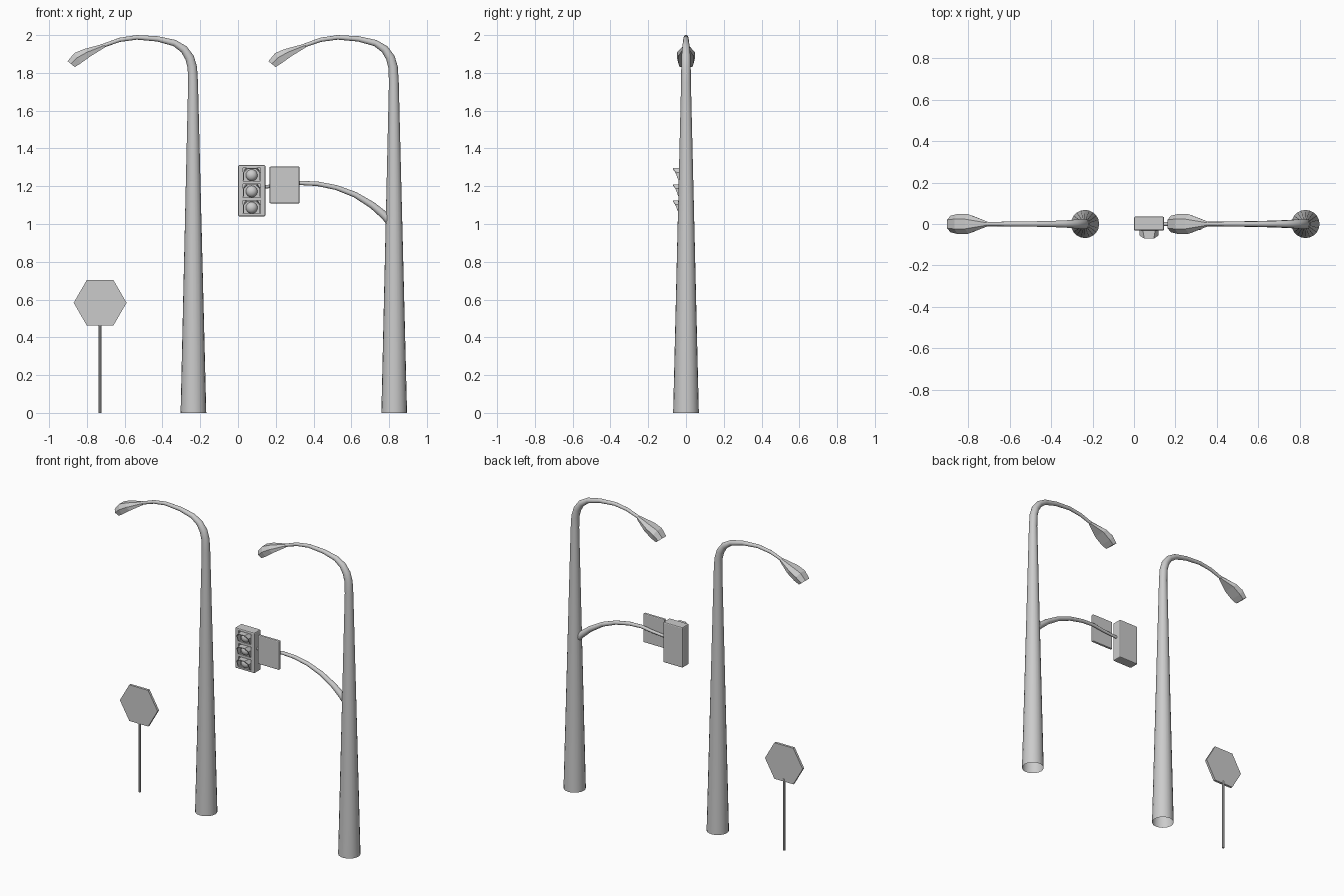
import bpy, bmesh
from math import cos, sin, pi, radians
from mathutils import Vector

if "Cube" in bpy.data.objects:
    bpy.data.objects.remove(bpy.data.objects["Cube"])


def make(name, verts, faces, smooth=False):
    bm = bmesh.new()
    vs = [bm.verts.new(v) for v in verts]
    for f in faces:
        bm.faces.new([vs[i] for i in f])
    bmesh.ops.recalc_face_normals(bm, faces=bm.faces)
    me = bpy.data.meshes.new(name)
    bm.to_mesh(me)
    bm.free()
    if smooth:
        me.shade_smooth()
        me.set_sharp_from_angle(angle=radians(35))
    ob = bpy.data.objects.new(name, me)
    bpy.context.collection.objects.link(ob)
    return ob


def loft(name, rings, cap_start=True, cap_end=True, smooth=False):
    n = len(rings[0])
    verts = [v for r in rings for v in r]
    faces = [(k * n + i, k * n + (i + 1) % n, (k + 1) * n + (i + 1) % n, (k + 1) * n + i)
             for k in range(len(rings) - 1) for i in range(n)]
    if cap_start:
        faces.append(tuple(range(n)))
    if cap_end:
        faces.append(tuple(range(len(verts) - n, len(verts))))
    return make(name, verts, faces, smooth)


def tube(name, path, sides, cap_start=True):
    """Tapered tube along (x, z, radius) points in the y = 0 plane."""
    rings = []
    for i, (x, z, r) in enumerate(path):
        a, b = path[max(i - 1, 0)], path[min(i + 1, len(path) - 1)]
        t = Vector((b[0] - a[0], 0, b[1] - a[1])).normalized()
        if i == 0 and not cap_start:
            t = Vector((0, 0, 1))
        nrm = Vector((-t.z, 0, t.x))
        rings.append([Vector((x, 0, z)) + nrm * r * cos(2 * pi * k / sides)
                      + Vector((0, r * sin(2 * pi * k / sides), 0)) for k in range(sides)])
    return loft(name, rings, cap_start, True, True)


def box(name, x0, x1, y0, y1, z0, z1, bevel=0.0):
    rings = [[(x0, y, z0), (x1, y, z0), (x1, y, z1), (x0, y, z1)] for y in (y0, y1)]
    ob = loft(name, rings)
    if bevel:
        m = ob.modifiers.new("bevel", 'BEVEL')
        m.width, m.segments = bevel, 2
    return ob


# Two lamp posts, each with a curved arm and a faceted lamp head
POST = [(0, 0, .068), (-.002, 1.75, .026), (-.006, 1.83, .025), (-.02, 1.88, .024),
        (-.05, 1.925, .021), (-.10, 1.958, .017), (-.19, 1.98, .014), (-.30, 1.988, .012),
        (-.39, 1.975, .011), (-.475, 1.945, .010), (-.51, 1.932, .009)]
# Head sections: top x, z, bottom x, z, half width
HEAD = [(-.666, 1.862, -.628, 1.831, .040), (-.63, 1.905, -.596, 1.851, .048),
        (-.58, 1.926, -.543, 1.889, .047), (-.472, 1.955, -.468, 1.935, .011)]
for side, px in (("left", -.236), ("right", .827)):
    post = tube(side + "_lamp_post", POST, 20, cap_start=False)
    post.location.x = px
    rings = []
    for tx, tz, bx, bz, w in HEAD:
        mx, mz = tx * .55 + bx * .45, tz * .55 + bz * .45
        rings.append([(bx, -w * .85, bz), (bx, w * .85, bz), (mx, w, mz),
                      (tx, w * .5, tz), (tx, -w * .5, tz), (mx, -w, mz)])
    head = loft(side + "_lamp_head", rings)
    head.location.x = px

# Curved bracket carrying the signal
tube("signal_arm", [(.815, 1.005, .024), (.77, 1.05, .021), (.71, 1.1, .018), (.62, 1.155, .015),
                    (.52, 1.193, .013), (.42, 1.213, .012), (.33, 1.217, .011),
                    (.25, 1.206, .010), (.12, 1.195, .009)], 12)

# Square notice panel in front of the arm
box("notice_panel", .167, .326, -.028, -.010, 1.109, 1.304, .006)

# Signal housing with three recessed windows
housing = box("signal_housing", 0, .145, -.032, .036, 1.04, 1.312, .007)
CX = .0725
for i, cz in enumerate((1.261, 1.175, 1.089)):
    cut = box("window_cutter_%d" % i, CX - .047, CX + .047, -.06, -.020, cz - .034, cz + .036)
    cut.hide_render = True
    cut.hide_viewport = True
    m = housing.modifiers.new("window", 'BOOLEAN')
    m.object, m.operation, m.solver = cut, 'DIFFERENCE', 'EXACT'

    # Domed lens
    rings = [[(CX + .031 * cos(a) * cos(2 * pi * k / 16), -.020 - .026 * sin(a),
               cz - .003 + .031 * cos(a) * sin(2 * pi * k / 16)) for k in range(16)]
             for a in (0, .35, .7, 1.05, 1.4)]
    loft("signal_lens_%d" % i, rings, smooth=True)

    # Hood, reaching further forward at the top
    prof = [(-.043, -.030, -.040), (-.043, .012, -.056), (-.030, .033, -.070),
            (.030, .033, -.070), (.043, .012, -.056), (.043, -.030, -.040)]
    verts = [(CX + x, -.020, cz + z) for x, z, y in prof]
    verts += [(CX + x * (.75 if z > .03 else 1), y, cz + z) for x, z, y in prof]
    hood = make("signal_hood_%d" % i, verts, [(k, k + 1, k + 7, k + 6) for k in range(5)])
    s = hood.modifiers.new("thickness", 'SOLIDIFY')
    s.thickness, s.offset = .005, 0

# Hexagonal road sign on a thin pole
hexagon = [(-.73 + .14 * cos(k * pi / 3), .583 + .14 * sin(k * pi / 3)) for k in range(6)]
loft("hexagon_sign", [[(x, y, z) for x, z in hexagon] for y in (-.011, .005)])
tube("sign_pole", [(-.73, 0, .008), (-.73, .48, .008)], 10)
